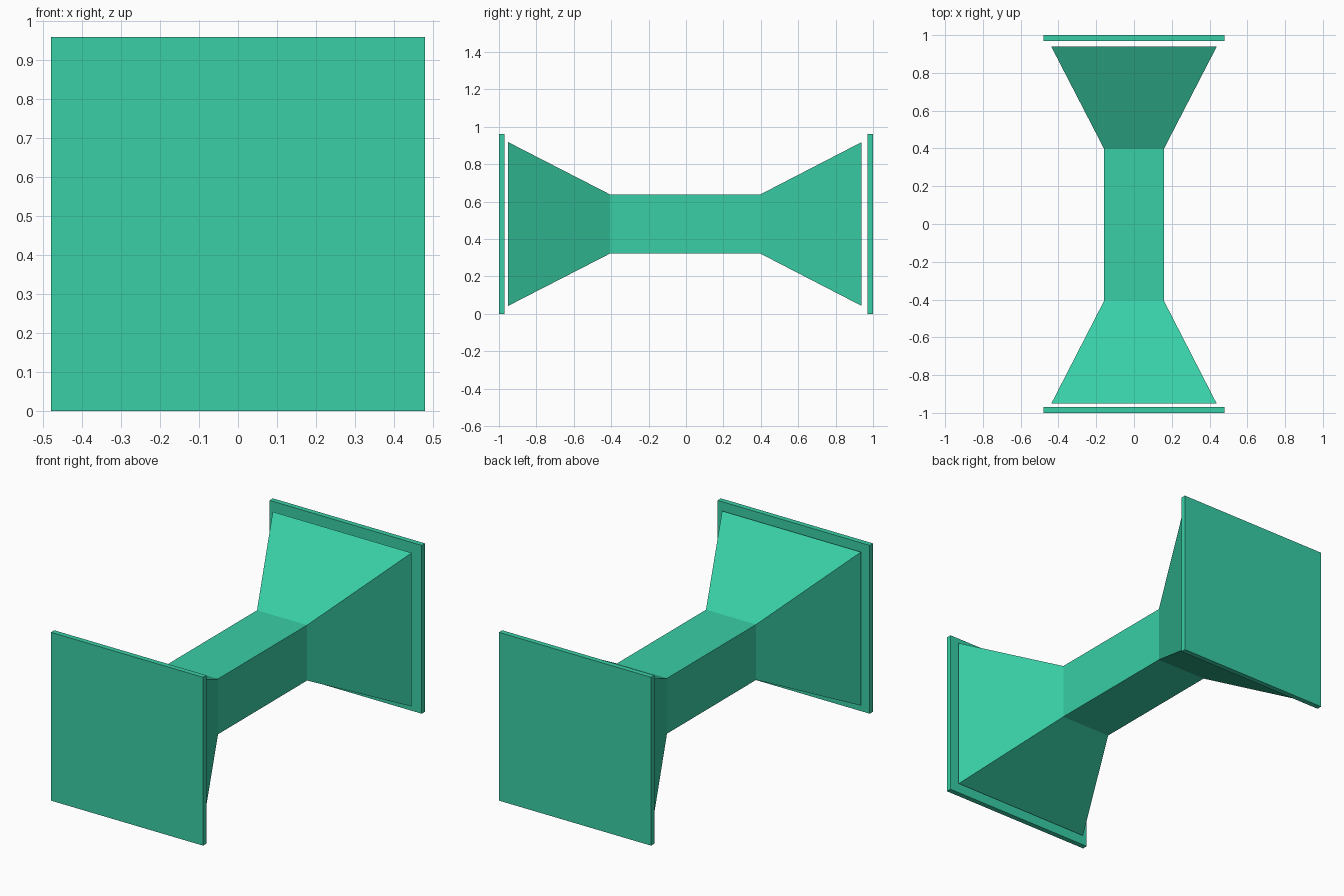
import bpy, bmesh

if "Cube" in bpy.data.objects:
    bpy.data.objects.remove(bpy.data.objects["Cube"])

mat = bpy.data.materials.new("teal")
mat.diffuse_color = (0.04, 0.62, 0.38, 1)
mat.use_nodes = True
mat.node_tree.nodes["Principled BSDF"].inputs["Base Color"].default_value = mat.diffuse_color
CZ = 0.48


def loft(name, sections):
    """Closed square tube through (y, half_width) sections along y."""
    bm = bmesh.new()
    rings = [[bm.verts.new((sx * h, y, CZ + sz * h))
              for sx, sz in ((-1, -1), (1, -1), (1, 1), (-1, 1))]
             for y, h in sections]
    for a, b in zip(rings, rings[1:]):
        for i in range(4):
            j = (i + 1) % 4
            bm.faces.new((a[i], a[j], b[j], b[i]))
    bm.faces.new(rings[0])
    bm.faces.new(rings[-1])
    bmesh.ops.recalc_face_normals(bm, faces=bm.faces)
    mesh = bpy.data.meshes.new(name)
    bm.to_mesh(mesh)
    bm.free()
    mesh.materials.append(mat)
    obj = bpy.data.objects.new(name, mesh)
    bpy.context.collection.objects.link(obj)
    return obj


# Square shaft flaring out at both ends
loft("flared_shaft", [(-0.951, 0.438), (-0.406, 0.158), (0.397, 0.158), (0.939, 0.438)])

# Thin end plates, set slightly apart from the flares
for name, s in (("front_plate", -1), ("back_plate", 1)):
    loft(name, [(s * 0.97, 0.48), (s * 1.0, 0.48)])
